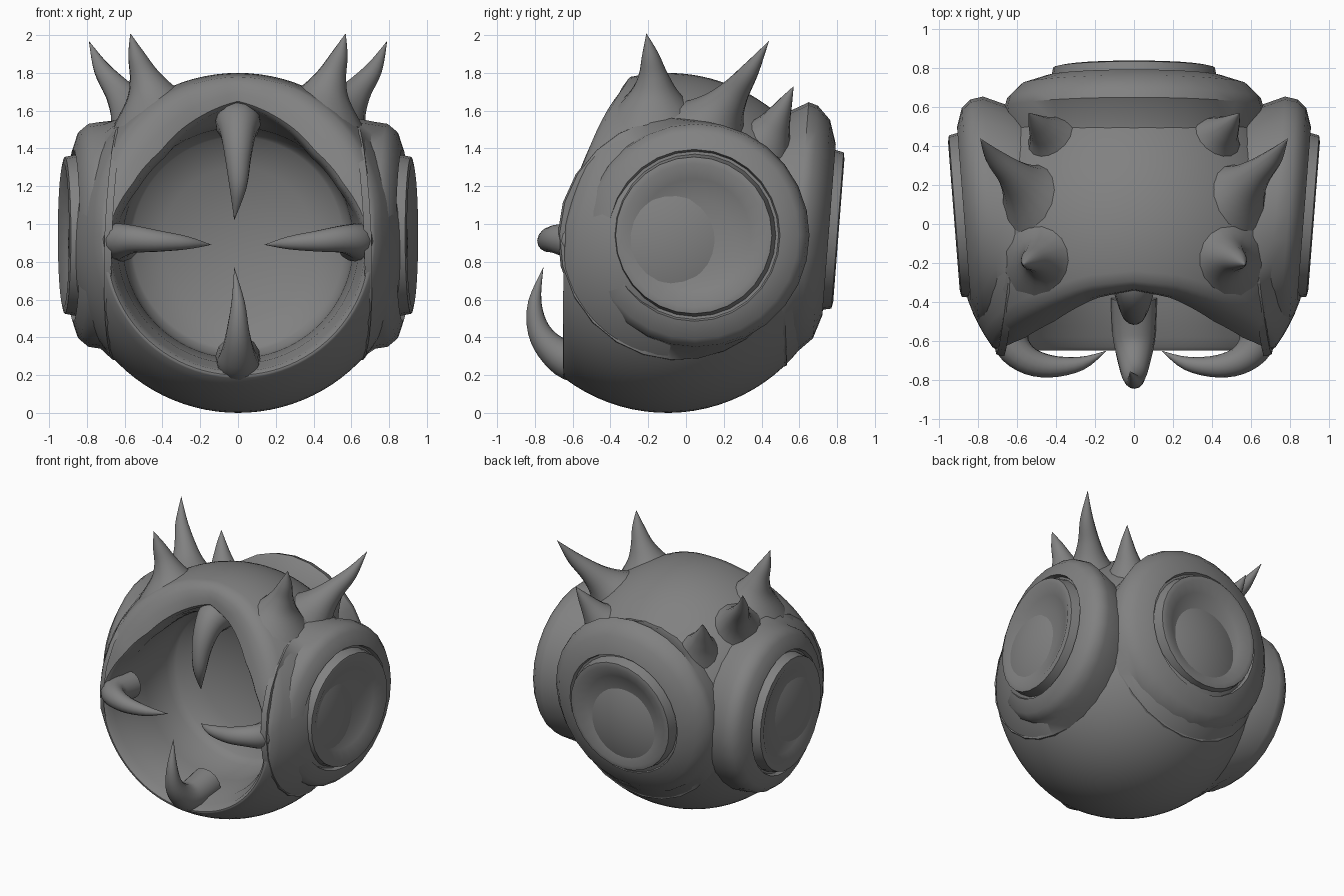
import bpy, bmesh, math
from mathutils import Vector

if "Cube" in bpy.data.objects:
    bpy.data.objects.remove(bpy.data.objects["Cube"])

C = Vector((0, -0.1, 0.9))   # centre of the ball
R = 0.9

grey = bpy.data.materials.new("dark_grey")
grey.diffuse_color = (0.22, 0.22, 0.22, 1)
grey.use_nodes = True
grey.node_tree.nodes["Principled BSDF"].inputs["Base Color"].default_value = grey.diffuse_color


def skin(name, rings, angle=35):
    """Join closed rings of points into one smooth mesh."""
    bm = bmesh.new()
    rows = [[bm.verts.new(p) for p in ring] for ring in rings]
    n = len(rows[0])
    for a, b in zip(rows, rows[1:]):
        for i in range(n):
            j = (i + 1) % n
            bm.faces.new((a[i], a[j], b[j], b[i]))
    bmesh.ops.remove_doubles(bm, verts=bm.verts, dist=1e-5)
    bmesh.ops.recalc_face_normals(bm, faces=bm.faces)
    me = bpy.data.meshes.new(name)
    bm.to_mesh(me)
    bm.free()
    me.materials.append(grey)
    ob = bpy.data.objects.new(name, me)
    bpy.context.collection.objects.link(ob)
    bpy.ops.object.select_all(action='DESELECT')
    ob.select_set(True)
    bpy.context.view_layer.objects.active = ob
    bpy.ops.object.shade_smooth_by_angle(angle=math.radians(angle))
    return ob


def spline(pts, t):
    """Catmull-Rom through tuples of any length, t in 0..1."""
    k = len(pts) - 1
    i = min(int(t * k), k - 1)
    u = t * k - i
    p0, p1, p2, p3 = (pts[max(0, min(k, i + d))] for d in (-1, 0, 1, 2))
    return [0.5 * (2 * b + (c - a) * u + (2 * a - 5 * b + 4 * c - d) * u * u
                   + (3 * b - a - 3 * c + d) * u ** 3)
            for a, b, c, d in zip(p0, p1, p2, p3)]


def horn(name, pts, steps=20, sides=14):
    """Tapered tube along (x, y, z, radius) points."""
    samples = [spline(pts, i / steps) for i in range(steps + 1)]
    pos = [Vector(s[:3]) for s in samples]
    side = None
    rings = [[pos[0]] * sides]
    for i, s in enumerate(samples):
        tan = (pos[min(i + 1, steps)] - pos[max(i - 1, 0)]).normalized()
        if side is None:
            side = tan.orthogonal()
        side = (side - tan * side.dot(tan)).normalized()
        up = tan.cross(side)
        r = max(s[3], 0)
        rings.append([pos[i] + r * (side * math.cos(a) + up * math.sin(a))
                      for a in (2 * math.pi * k / sides for k in range(sides))])
    return skin(name, rings, 60)


# mouth edge: angle from top (deg), radius from mouth axis, y
EDGE = [(0, .75, -.34), (16, .70, -.38), (40, .635, -.50), (61, .64, -.585),
        (82, .685, -.64), (110, .70, -.65), (180, .70, -.65)]


def edge(deg):
    for a, b in zip(EDGE, EDGE[1:]):
        if deg <= b[0]:
            t = (deg - a[0]) / (b[0] - a[0])
            return a[1] + t * (b[1] - a[1]), a[2] + t * (b[2] - a[2])
    return EDGE[-1][1:]


def body_profile(deg):
    """(radius, y) section from back pole, over the lip, into the cavity."""
    re, ye = edge(deg)
    rs = math.sqrt(R * R - (ye - C.y) ** 2)
    drop = 0.4 * (rs - re)
    end = math.acos((ye + drop - C.y) / R)
    prof = [(R * math.sin(end * i / 30), C.y + R * math.cos(end * i / 30))
            for i in range(31)]
    r1 = prof[-1][0]
    prof += [(r1 + (re - r1) * .3, ye + drop * .4),
             (r1 + (re - r1) * .65, ye + drop * .08), (re, ye),
             (re - .02, ye + .02), (re - .03, ye + .07)]
    mid = min(re - .04, .64)
    prof += [(mid, ye + .13), (.61, ye * .4), (.60, -.01),
             (.575, .03), (.56, .05), (.4, .12), (.2, .165), (0, .18)]
    return prof


# hollow ball body with the open mouth
N = 96
cols = []
for k in range(N):
    a = 2 * math.pi * k / N
    deg = math.degrees(a)
    prof = body_profile(min(deg, 360 - deg))
    cols.append([Vector((r * math.sin(a), y, C.z + r * math.cos(a))) for r, y in prof])
skin("body", list(zip(*cols)), 45)

# round ports: (radius, height along the axis)
SIDE_COLLAR = [(.67, .66), (.635, .66), (.60, .755), (.59, .82), (.55, .868)]
BACK_COLLAR = [(.72, .66), (.69, .68), (.665, .74), (.65, .79), (.58, .86)]
LENS = [(.455, .90), (.445, .87), (.43, .87), (.415, .945), (.38, .952),
        (.30, .915), (.2, .892), (.1, .882), (0, .88)]


def port(name, origin, axis, collar, sides=28):
    origin, axis = Vector(origin), Vector(axis).normalized()
    u = axis.cross(Vector((0, 0, 1))).normalized()
    v = u.cross(axis)
    rings = []
    for r, h in collar + LENS:
        rings.append([origin + axis * h + r * (u * math.cos(a) + v * math.sin(a))
                      for a in (2 * math.pi * k / sides for k in range(sides))])
    # the collar foot follows the ball
    for i, d in ((0, .885), (1, .908)):
        rings[i] = [C + (p - C).normalized() * d for p in rings[i]]
    skin(name, rings, 38)


T = math.tan(math.radians(4.5))
port("right_port", (-.025, .115, .94), (1, -T, 0), SIDE_COLLAR)
port("left_port", (.025, .115, .94), (-1, -T, 0), SIDE_COLLAR)
port("back_port", (0, -.14, 1.04), (0, 1, -T), BACK_COLLAR)

# horns on top, side fangs: (x, y, z, radius), mirrored in x
PAIRS = {
    "front_horn": [(.43, -.17, 1.57, .25), (.465, -.17, 1.69, .135), (.50, -.175, 1.79, .078),
                   (.54, -.19, 1.90, .043), (.57, -.21, 2.01, 0)],
    "rear_horn": [(.48, .11, 1.48, .24), (.56, .19, 1.60, .13), (.63, .26, 1.70, .078),
                  (.72, .345, 1.82, .045), (.79, .44, 1.97, 0)],
    "small_horn": [(.39, .40, 1.40, .18), (.44, .455, 1.50, .105), (.475, .49, 1.57, .068),
                   (.51, .53, 1.65, .035), (.54, .57, 1.73, 0)],
    "side_fang": [(.62, -.42, .90, .10), (.635, -.59, .91, .095), (.56, -.69, .92, .075),
                  (.43, -.73, .91, .058), (.27, -.715, .90, .035), (.14, -.65, .89, 0)],
}
for name, pts in PAIRS.items():
    for s, label in ((1, "right_"), (-1, "left_")):
        horn(label + name, [(s * x, y, z, r) for x, y, z, r in pts])

# upper and lower fangs
horn("upper_fang", [(0, -.18, 1.50, .10), (0, -.28, 1.535, .12), (0, -.37, 1.48, .095),
                    (0, -.44, 1.35, .07), (0, -.465, 1.19, .045), (-.02, -.42, 1.02, 0)])
horn("lower_fang", [(0, -.38, .29, .12), (0, -.58, .27, .11), (0, -.70, .33, .085),
                    (0, -.78, .44, .06), (0, -.80, .59, .035), (-.02, -.755, .77, 0)])
